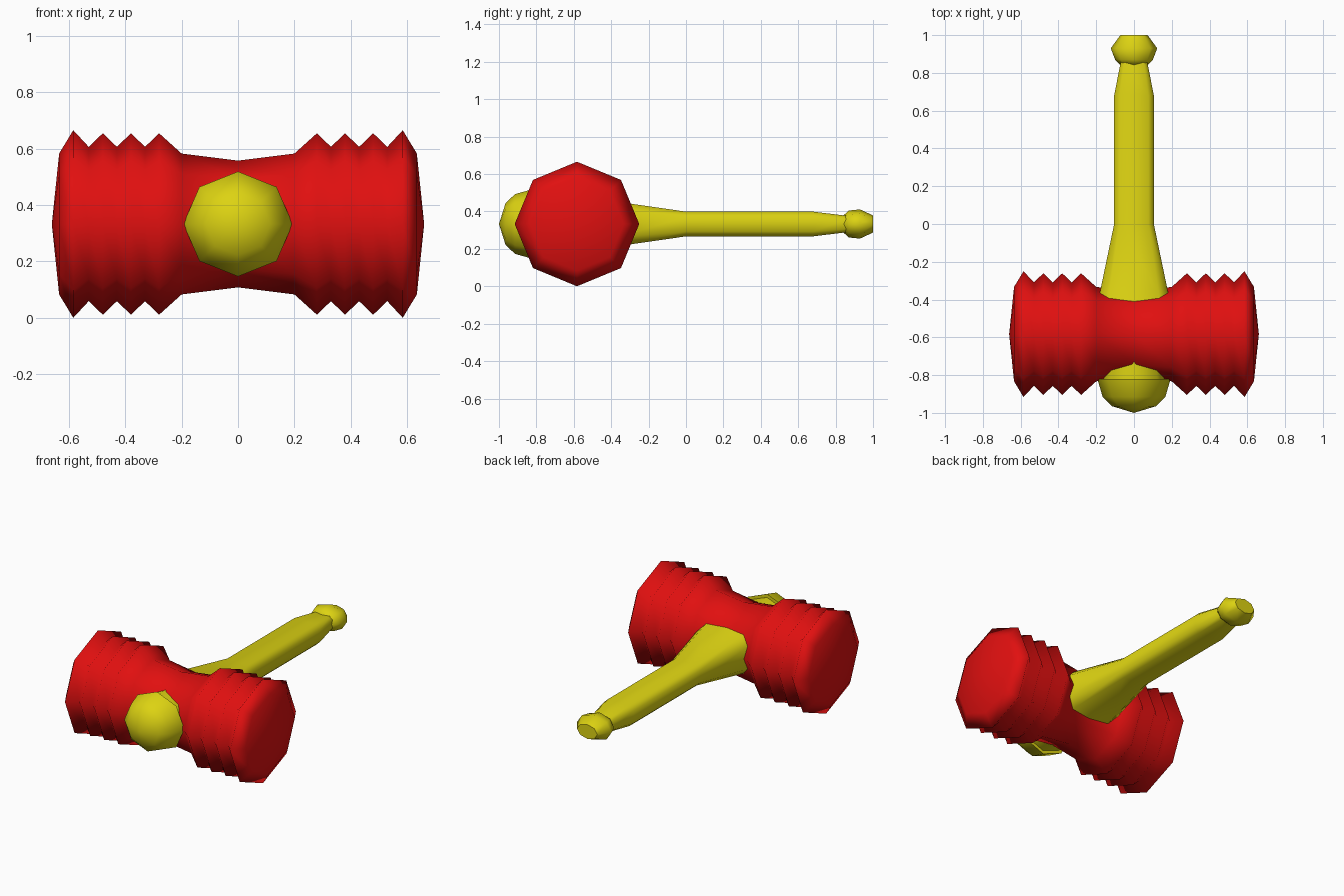
import bpy, bmesh
from math import sin, cos, tau
from mathutils import Vector

cube = bpy.data.objects.get("Cube")
if cube:
    bpy.data.objects.remove(cube)

AXIS_Z = 0.333
HEAD_Y = -0.583


def material(name, rgb):
    mat = bpy.data.materials.new(name)
    mat.use_nodes = True
    mat.diffuse_color = (*rgb, 1)
    mat.node_tree.nodes["Principled BSDF"].inputs["Base Color"].default_value = (*rgb, 1)
    return mat


red = material("red plastic", (0.75, 0.005, 0.005))
yellow = material("yellow plastic", (0.72, 0.65, 0.006))


def loft(name, rings, mat, smooth_angle):
    """Skin a list of point loops of equal length and close both ends."""
    bm = bmesh.new()
    loops = [[bm.verts.new(p) for p in ring] for ring in rings]
    n = len(loops[0])
    for a, b in zip(loops, loops[1:]):
        for i in range(n):
            j = (i + 1) % n
            bm.faces.new((a[i], a[j], b[j], b[i]))
    bm.faces.new(loops[0])
    bm.faces.new(loops[-1])
    bmesh.ops.remove_doubles(bm, verts=bm.verts, dist=0.0005)
    bmesh.ops.recalc_face_normals(bm, faces=bm.faces)
    mesh = bpy.data.meshes.new(name)
    bm.to_mesh(mesh)
    bm.free()
    obj = bpy.data.objects.new(name, mesh)
    bpy.context.collection.objects.link(obj)
    mesh.materials.append(mat)
    bpy.ops.object.select_all(action='DESELECT')
    obj.select_set(True)
    bpy.context.view_layer.objects.active = obj
    bpy.ops.object.shade_smooth_by_angle(angle=smooth_angle)
    return obj


octagon = [(cos(tau * i / 8), sin(tau * i / 8)) for i in range(8)]
# Wide section with small corner cuts, used by the handle
chamfered = [(1, .6), (.72, 1), (-.72, 1), (-1, .6),
             (-1, -.6), (-.72, -1), (.72, -1), (1, -.6)]


def y_ring(section, y, half_x, half_z):
    return [Vector((u * half_x, y, AXIS_Z + v * half_z)) for u, v in section]


# Head: waisted barrel with four ridges on each half and shallow conical ends
half = [(0.2, 0.25)]
for i in range(3):
    half += [(0.28 + 0.1 * i, 0.322), (0.33 + 0.1 * i, 0.274)]
half += [(0.585, 0.333), (0.635, 0.25), (0.661, 0.0001)]
profile = [(-x, r) for x, r in reversed(half)] + [(0, 0.225)] + half
loft("hammer_head",
     [[Vector((x, HEAD_Y + r * u, AXIS_Z + r * v)) for u, v in octagon]
      for x, r in profile], red, 3.1)

# Handle: flared root, flattened grip and narrow neck
grip = [(-0.5, 0.20, 0.145), (-0.36, 0.18, 0.118), (0, 0.105, 0.066),
        (0.68, 0.105, 0.066), (0.86, 0.07, 0.044)]
loft("handle", [y_ring(chamfered, *s) for s in grip], yellow, 1.1)

# Knob at the end of the handle
knob = [(0.84, 0.07, 0.044), (0.87, 0.10, 0.072), (0.93, 0.123, 0.078),
        (1.0, 0.072, 0.046)]
loft("handle_knob", [y_ring(octagon, *s) for s in knob], yellow, 1.0)

# Front button: stem from the head, raised rim and faceted dome
dome = [(-0.55, 0.17), (-0.82, 0.172), (-0.82, 0.194), (-0.915, 0.166),
        (-0.965, 0.115), (-1.0, 0.0001)]
loft("front_button", [y_ring(octagon, y, r, r * 0.96) for y, r in dome], yellow, 1.0)
